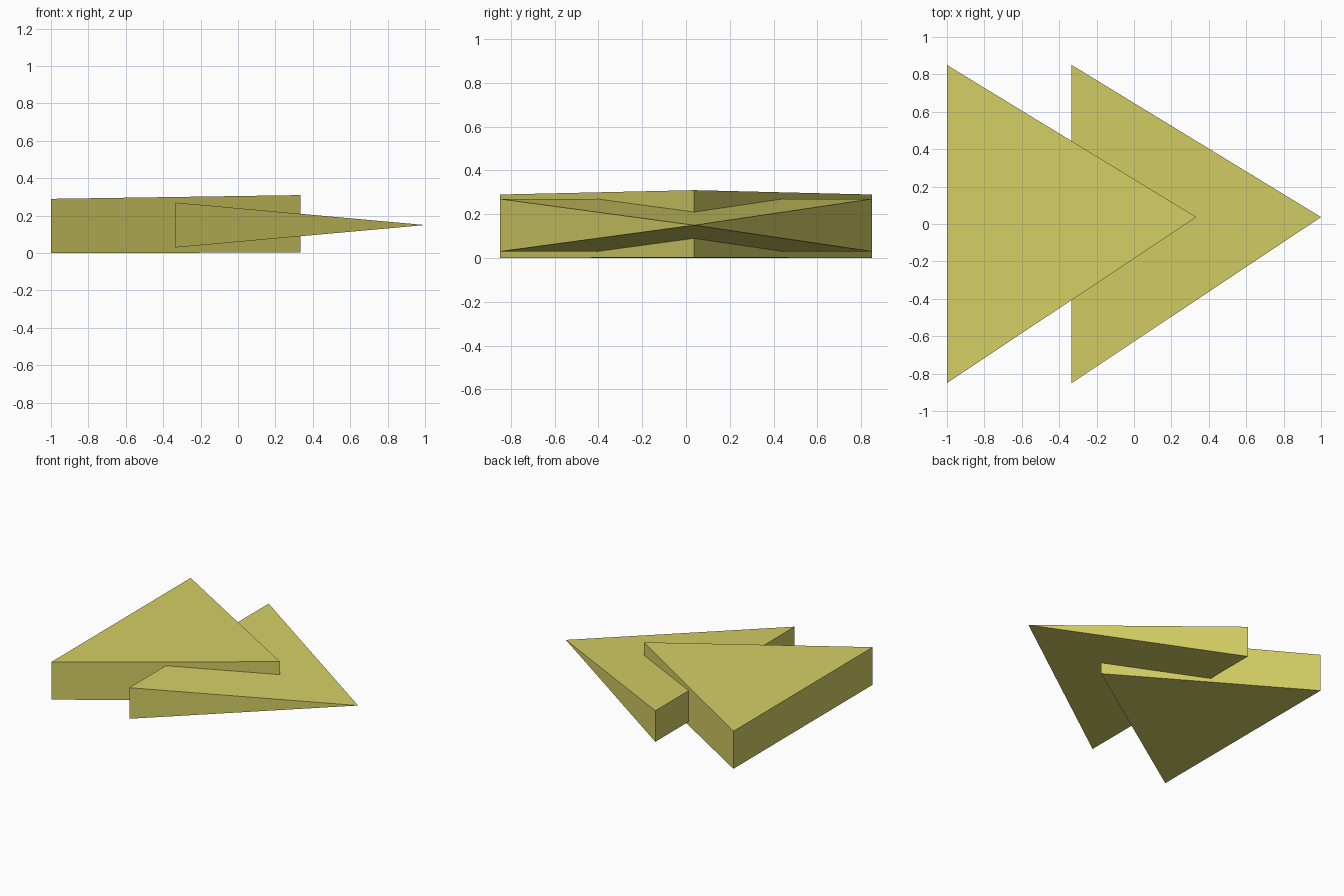
import bpy
import bmesh

if "Cube" in bpy.data.objects:
    bpy.data.objects.remove(bpy.data.objects["Cube"])

mat = bpy.data.materials.new("olive_yellow")
mat.diffuse_color = (0.66, 0.62, 0.13, 1)
mat.use_nodes = True
mat.node_tree.nodes["Principled BSDF"].inputs["Base Color"].default_value = mat.diffuse_color


def wedge(name, back_x, tip_x, back_z, tip_z):
    """Triangular slab: straight back edge, tip at +x, (low, high) heights at each end."""
    bm = bmesh.new()
    outline = [(back_x, -0.85, back_z), (tip_x, 0.037, tip_z), (back_x, 0.85, back_z)]
    low = [bm.verts.new((x, y, z[0])) for x, y, z in outline]
    high = [bm.verts.new((x, y, z[1])) for x, y, z in outline]
    bm.faces.new(low[::-1])
    bm.faces.new(high)
    for i in range(3):
        j = (i + 1) % 3
        bm.faces.new((low[i], low[j], high[j], high[i]))
    # Merge the tip where both heights meet
    bmesh.ops.remove_doubles(bm, verts=bm.verts[:], dist=1e-5)
    bmesh.ops.recalc_face_normals(bm, faces=bm.faces[:])
    mesh = bpy.data.meshes.new(name)
    bm.to_mesh(mesh)
    bm.free()
    mesh.materials.append(mat)
    obj = bpy.data.objects.new(name, mesh)
    bpy.context.collection.objects.link(obj)
    return obj


# Thick rear arrowhead
wedge("rear_arrowhead", -1.0, 0.333, (0.0, 0.29), (0.003, 0.31))
# Front arrowhead tapering to a point
wedge("front_arrowhead", -0.333, 1.0, (0.03, 0.27), (0.15, 0.15))
